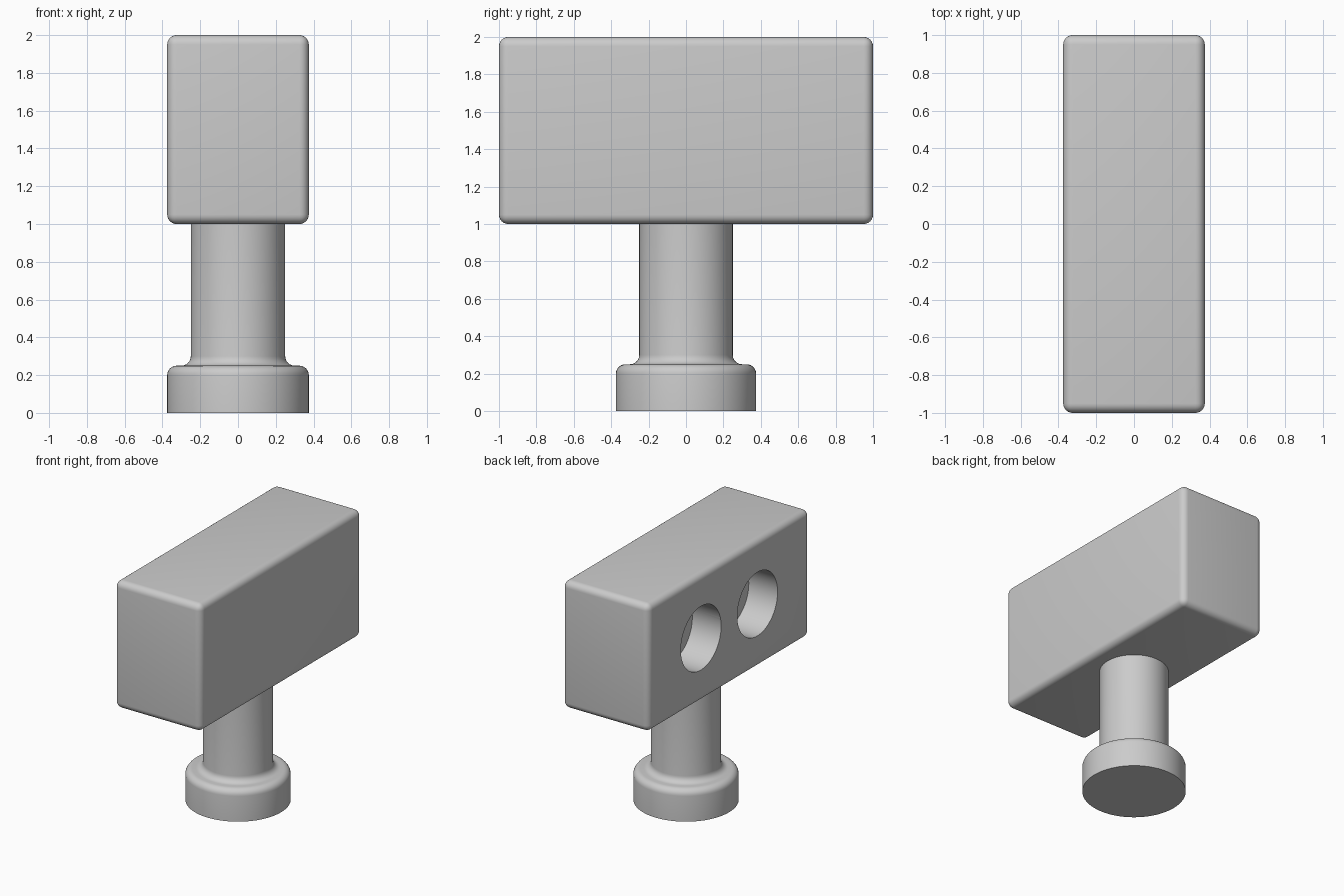
import bpy, bmesh, math
from mathutils import Matrix, Vector

cube = bpy.data.objects.get("Cube")
if cube:
    bpy.data.objects.remove(cube, do_unlink=True)

grey = bpy.data.materials.new("light grey")
grey.use_nodes = True
colour = (0.6, 0.6, 0.6, 1)
grey.diffuse_color = colour
grey.node_tree.nodes["Principled BSDF"].inputs["Base Color"].default_value = colour

ROUND = 0.05   # radius of every rounded edge
SIDES = 64


def add_object(name, bm):
    bmesh.ops.recalc_face_normals(bm, faces=bm.faces)
    mesh = bpy.data.meshes.new(name)
    bm.to_mesh(mesh)
    bm.free()
    mesh.materials.append(grey)
    obj = bpy.data.objects.new(name, mesh)
    bpy.context.collection.objects.link(obj)
    return obj


def activate(obj):
    bpy.ops.object.select_all(action='DESELECT')
    obj.select_set(True)
    bpy.context.view_layer.objects.active = obj


def arc(r, z, start, end, steps=6):
    """Points of a rounded corner centred at radius r, height z."""
    angles = [math.radians(start + (end - start) * i / steps) for i in range(steps + 1)]
    return [(r + ROUND * math.cos(a), z + ROUND * math.sin(a)) for a in angles]


# Round foot with a filleted stem, turned from one profile
profile = [(0, 0), (0.375, 0)]
profile += arc(0.375 - ROUND, 0.25 - ROUND, 0, 90)
profile += arc(0.25 + ROUND, 0.25 + ROUND, 270, 180)
profile += [(0.25, 1.02), (0, 1.02)]
bm = bmesh.new()
verts = [bm.verts.new((r, 0, z)) for r, z in profile]
edges = [bm.edges.new(pair) for pair in zip(verts, verts[1:])]
bmesh.ops.spin(bm, geom=verts + edges, cent=(0, 0, 0), axis=(0, 0, 1),
               angle=math.tau, steps=SIDES)
bmesh.ops.remove_doubles(bm, verts=bm.verts, dist=0.0001)
stem = add_object("stem_and_foot", bm)

# Rounded block on top
bm = bmesh.new()
bmesh.ops.create_cube(bm, size=1)
bmesh.ops.scale(bm, vec=Vector((0.75, 2, 1)), verts=bm.verts)
bmesh.ops.translate(bm, vec=(0, 0, 1.5), verts=bm.verts)
bmesh.ops.bevel(bm, geom=bm.edges[:], offset=ROUND, segments=6, profile=0.5,
                affect='EDGES')
block = add_object("head_block", bm)

# Two blind round holes in the right side of the block
activate(block)
for y in (-0.35, 0.35):
    bm = bmesh.new()
    bmesh.ops.create_cone(bm, cap_ends=True, segments=SIDES, radius1=0.25,
                          radius2=0.25, depth=0.5,
                          matrix=Matrix.Translation((-0.375, y, 1.5))
                          @ Matrix.Rotation(math.pi / 2, 4, 'Y'))
    cutter = add_object("hole_cutter", bm)
    cutter.hide_render = True
    cut = block.modifiers.new("hole", 'BOOLEAN')
    cut.operation = 'DIFFERENCE'
    cut.solver = 'EXACT'
    cut.object = cutter
    bpy.ops.object.modifier_apply(modifier=cut.name)
    bpy.data.objects.remove(cutter, do_unlink=True)

for obj in (stem, block):
    activate(obj)
    bpy.ops.object.shade_smooth_by_angle(angle=math.radians(30))
